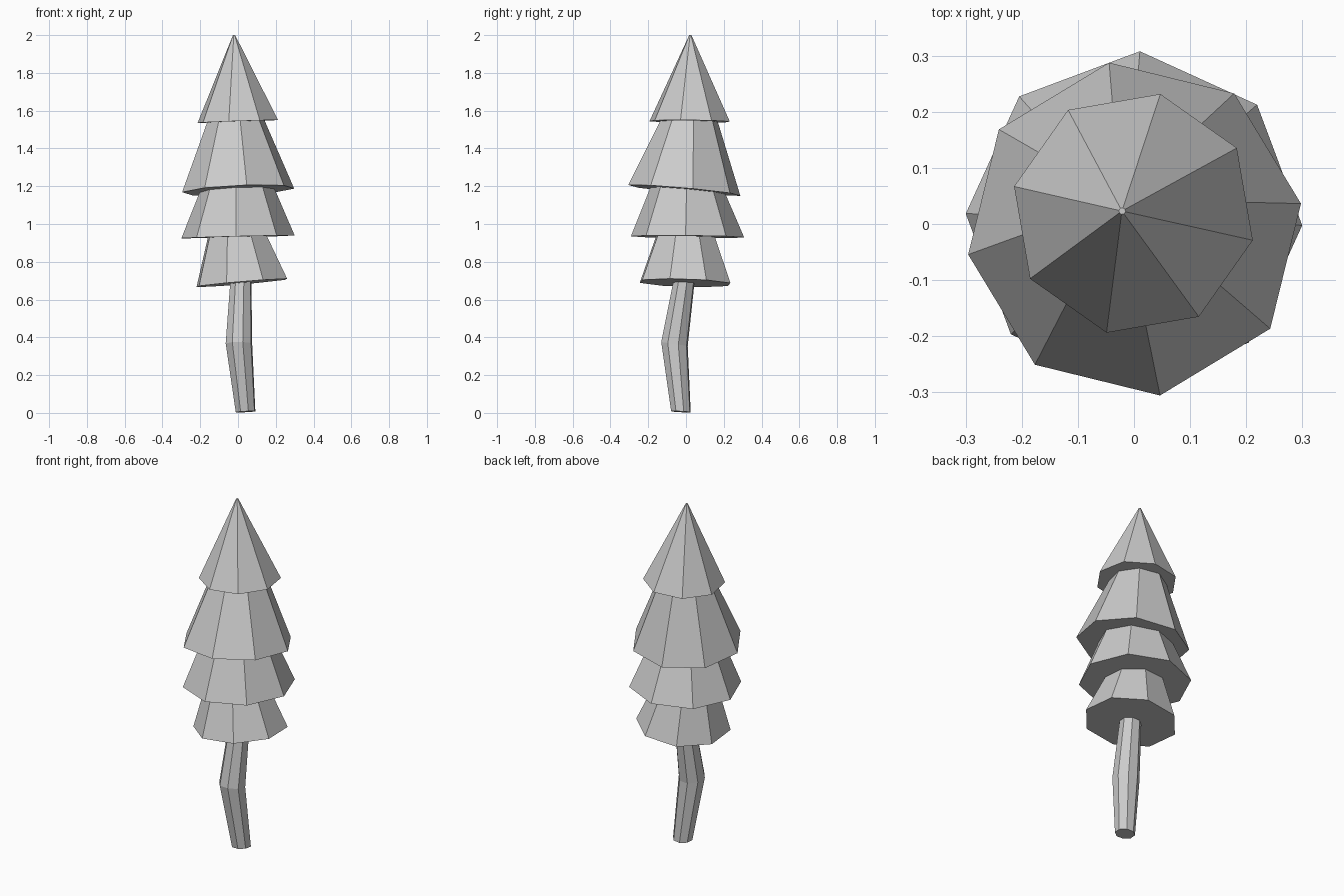
import bpy, bmesh, math

if "Cube" in bpy.data.objects:
    bpy.data.objects.remove(bpy.data.objects["Cube"])

SIDES = 8


def loft(name, rings, turn):
    """Closed faceted solid through rings of (x, y, z, radius, x slope, y slope)."""
    bm = bmesh.new()
    loops = []
    for x, y, z, r, sx, sy in rings:
        loop = []
        for i in range(SIDES):
            a = math.radians(turn) + 2 * math.pi * i / SIDES
            dx, dy = r * math.cos(a), r * math.sin(a)
            loop.append(bm.verts.new((x + dx, y + dy, z + sx * dx + sy * dy)))
        loops.append(loop)
    for low, high in zip(loops, loops[1:]):
        for i in range(SIDES):
            j = (i + 1) % SIDES
            bm.faces.new((low[i], low[j], high[j], high[i]))
    bm.faces.new(loops[0][::-1])
    bm.faces.new(loops[-1])
    bmesh.ops.recalc_face_normals(bm, faces=bm.faces)
    mesh = bpy.data.meshes.new(name)
    bm.to_mesh(mesh)
    bm.free()
    obj = bpy.data.objects.new(name, mesh)
    bpy.context.collection.objects.link(obj)
    return obj


# Bent trunk
loft("trunk", [(0.040, -0.027, 0.006, 0.054, 0.05, -0.05),
               (0.005, -0.061, 0.365, 0.073, 0.0, -0.15),
               (0.015, -0.010, 0.70, 0.058, 0.08, -0.03)], 16)

# Foliage tiers, each tilted and turned a little differently
loft("foliage_bottom", [(0.020, -0.005, 0.688, 0.253, 0.085, -0.03),
                        (-0.005, -0.003, 0.945, 0.160, 0.025, -0.01)], 26.5)
loft("foliage_lower", [(0.0, 0.008, 0.932, 0.300, 0.025, -0.01),
                       (-0.005, 0.010, 1.19, 0.193, 0.045, -0.09)], -2)
loft("foliage_upper", [(0.001, -0.009, 1.178, 0.300, 0.045, -0.09),
                       (-0.012, 0.018, 1.56, 0.147, 0.035, -0.01)], 8.7)
loft("foliage_top", [(-0.001, 0.019, 1.543, 0.218, 0.035, -0.01),
                     (-0.021, 0.023, 2.0, 0.006, 0.0, 0.0)], 32.3)
